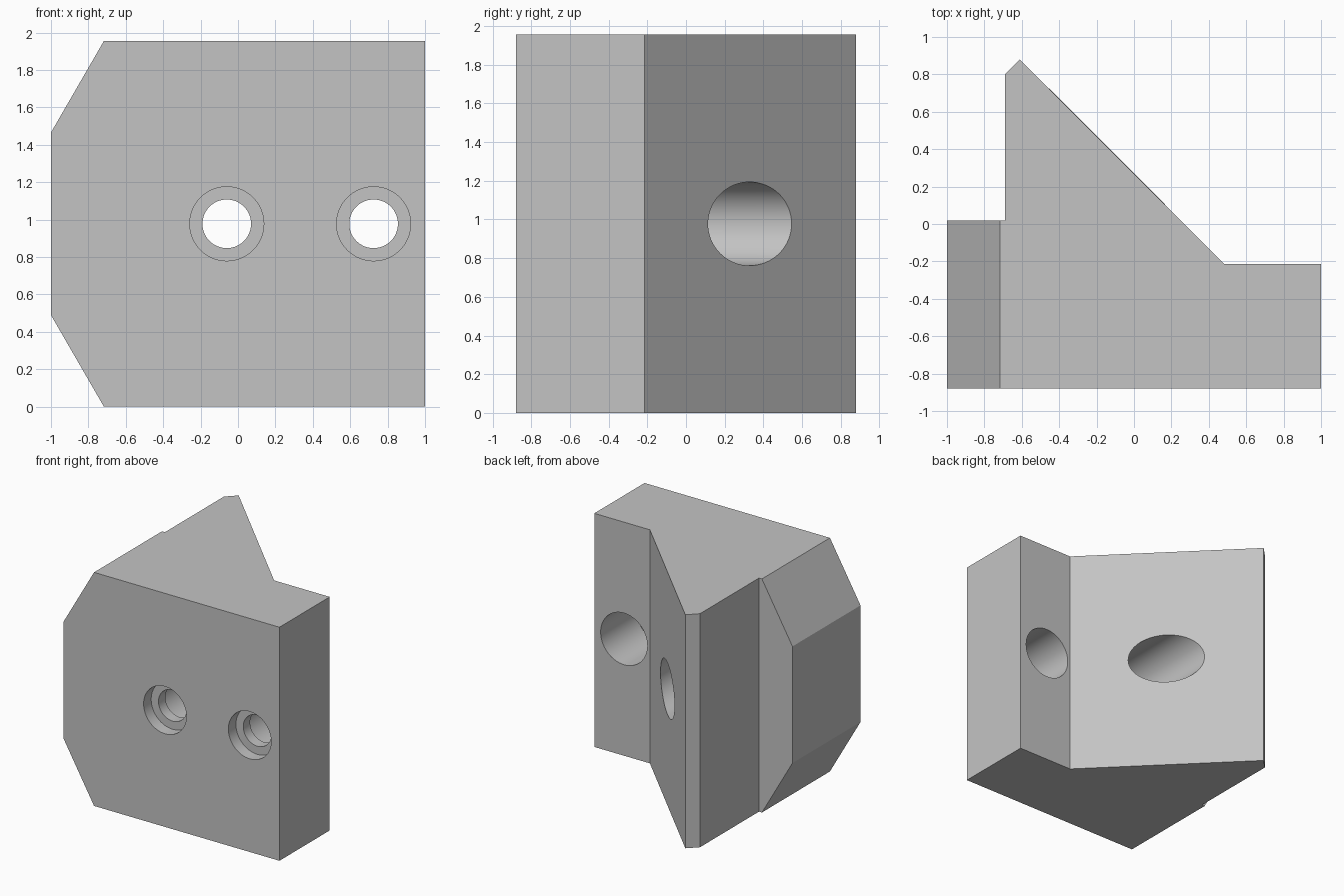
import bpy
import bmesh
from mathutils import Vector, Matrix

HEIGHT = 1.955
FRONT = -0.88

default = bpy.data.objects.get("Cube")
if default:
    bpy.data.objects.remove(default, do_unlink=True)

grey = bpy.data.materials.new("plain grey")
grey.use_nodes = True
colour = (0.55, 0.55, 0.55, 1)
grey.diffuse_color = colour
grey.node_tree.nodes["Principled BSDF"].inputs["Base Color"].default_value = colour


def add_object(name, bm):
    bmesh.ops.recalc_face_normals(bm, faces=bm.faces)
    mesh = bpy.data.meshes.new(name)
    bm.to_mesh(mesh)
    bm.free()
    mesh.materials.append(grey)
    obj = bpy.data.objects.new(name, mesh)
    bpy.context.collection.objects.link(obj)
    return obj


# Block: the footprint raised to full height
footprint = [(-1, FRONT), (1, FRONT), (1, -0.215), (0.485, -0.215),
             (-0.61, 0.88), (-0.69, 0.80), (-0.69, 0.02), (-1, 0.02)]
bm = bmesh.new()
base = bm.faces.new([bm.verts.new((x, y, 0)) for x, y in footprint])
raised = bmesh.ops.extrude_face_region(bm, geom=[base])["geom"]
bmesh.ops.translate(bm, vec=(0, 0, HEIGHT),
                    verts=[v for v in raised if isinstance(v, bmesh.types.BMVert)])

# Sloped cuts on the upper and lower corners of the right wing
for side in (-1, 1):
    middle = HEIGHT / 2
    outer = Vector((-1, 0, middle + side * 0.488))
    inner = Vector((-0.717, 0, middle + side * middle))
    slope = inner - outer
    normal = Vector((-abs(slope.z), 0, side * slope.x))
    cut = bmesh.ops.bisect_plane(bm, geom=bm.verts[:] + bm.edges[:] + bm.faces[:],
                                 plane_co=outer, plane_no=normal, clear_outer=True)
    rim = [e for e in cut["geom_cut"] if isinstance(e, bmesh.types.BMEdge)]
    bmesh.ops.holes_fill(bm, edges=rim, sides=0)
block = add_object("angled_block", bm)

# Stepped bolt holes: front recess, narrow neck, wide rear bore
hole_profile = [(0, -0.1), (0.198, -0.1), (0.198, 0.1), (0.13, 0.1),
                (0.13, 0.19), (0.216, 0.19), (0.216, 2), (0, 2)]
for name, x in (("middle_hole_cutter", -0.06), ("left_hole_cutter", 0.725)):
    bm = bmesh.new()
    points = [bm.verts.new((r, depth, 0)) for r, depth in hole_profile]
    edges = [bm.edges.new(pair) for pair in zip(points, points[1:])]
    bmesh.ops.spin(bm, geom=points + edges, axis=(0, 1, 0), cent=(0, 0, 0),
                   angle=6.283185307, steps=64)
    bmesh.ops.remove_doubles(bm, verts=bm.verts, dist=0.0001)
    bmesh.ops.transform(bm, verts=bm.verts,
                        matrix=Matrix.Translation((x, FRONT, HEIGHT / 2)))
    cutter = add_object(name, bm)
    cutter.hide_render = True

    bpy.context.view_layer.objects.active = block
    drill = block.modifiers.new("drill", "BOOLEAN")
    drill.operation = "DIFFERENCE"
    drill.solver = "EXACT"
    drill.object = cutter
    bpy.ops.object.modifier_apply(modifier=drill.name)
    bpy.data.objects.remove(cutter, do_unlink=True)

# Smooth bores with crisp edges
bpy.ops.object.select_all(action="DESELECT")
block.select_set(True)
bpy.context.view_layer.objects.active = block
bpy.ops.object.shade_smooth_by_angle(angle=0.52)
